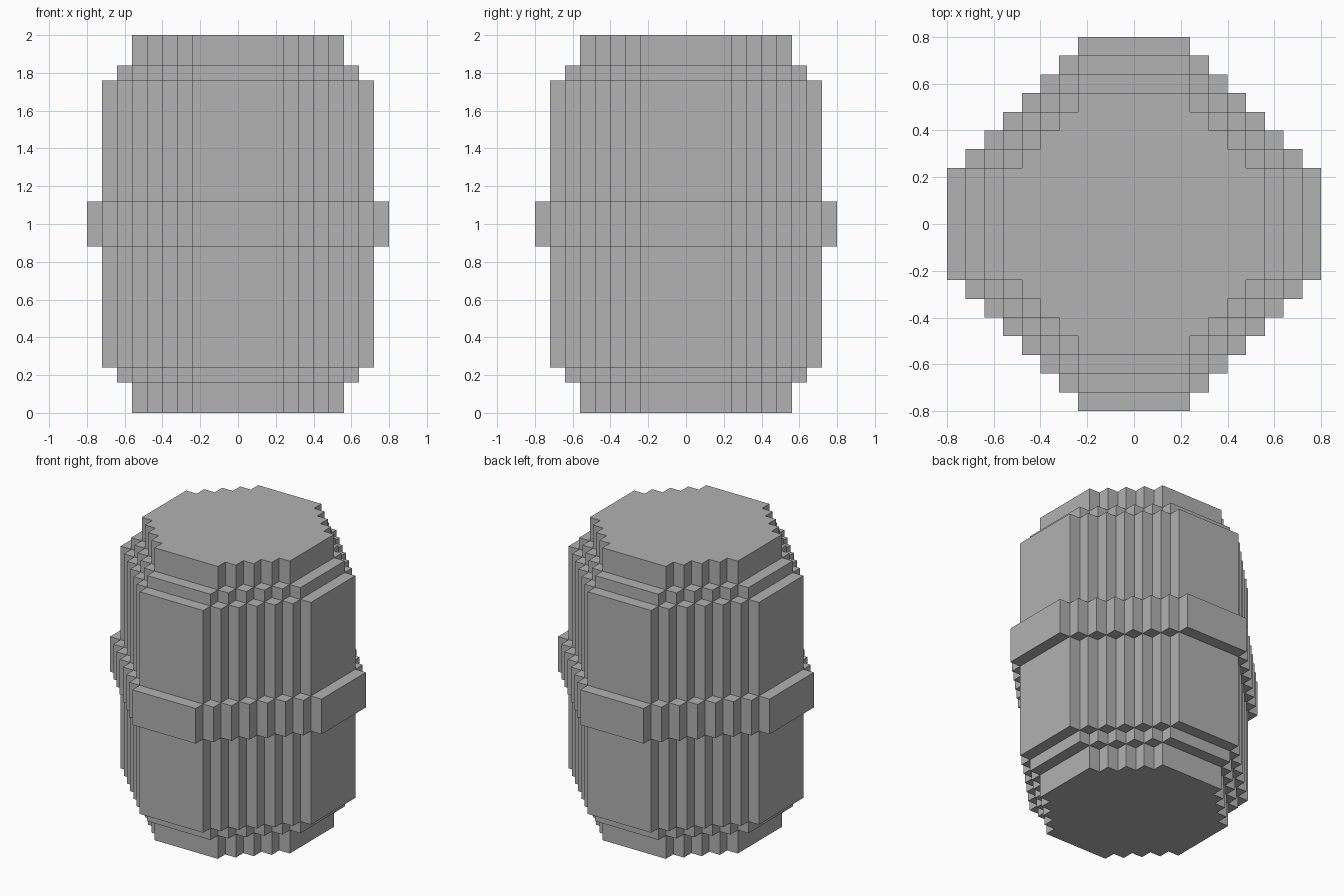
import bpy
import bmesh

U = 0.08      # one step of the staircase outline
FLAT = 0.24   # half width of the four flat sides

cube = bpy.data.objects.get("Cube")
if cube:
    bpy.data.objects.remove(cube, do_unlink=True)

grey = bpy.data.materials.new("plain grey")
grey.use_nodes = True
colour = (0.445, 0.445, 0.445, 1)
grey.diffuse_color = colour
grey.node_tree.nodes["Principled BSDF"].inputs["Base Color"].default_value = colour


def outline(r):
    """Counter-clockwise stepped octagon reaching r along each axis."""
    steps = round((r - FLAT) / U)
    quarter = []
    for i in range(steps + 1):
        x, y = r - i * U, FLAT + i * U
        quarter.append((x, y))
        if i < steps:
            quarter.append((x - U, y))
    points = []
    for _ in range(4):
        points += quarter
        quarter = [(-y, x) for x, y in quarter]
    return points


def add_cap(bm, r, inner, z, up):
    """Close one end: a whole face, a ledge around a smaller tier, or nothing."""
    if inner > r:
        return
    if not inner:
        loops = [outline(r)]
    else:
        loops = []
        # flat strips on the four sides
        strip = [(inner, -FLAT), (r, -FLAT), (r, FLAT), (inner, FLAT)]
        # small square treads along the diagonals
        treads = []
        for i in range(round((inner - FLAT) / U)):
            x, y = inner - i * U, FLAT + i * U
            treads.append([(x - U, y), (x, y), (x, y + U), (x - U, y + U)])
        group = [strip] + treads
        for _ in range(4):
            loops += group
            group = [[(-y, x) for x, y in loop] for loop in group]
    for loop in loops:
        verts = [bm.verts.new((x, y, z)) for x, y in loop]
        bm.faces.new(verts if up else verts[::-1])


def add_tier(name, r, z0, z1, below, above):
    bm = bmesh.new()
    points = outline(r)
    low = [bm.verts.new((x, y, z0)) for x, y in points]
    high = [bm.verts.new((x, y, z1)) for x, y in points]
    for i in range(len(points)):
        j = (i + 1) % len(points)
        bm.faces.new((low[i], low[j], high[j], high[i]))
    add_cap(bm, r, below, z0, False)
    add_cap(bm, r, above, z1, True)
    bmesh.ops.remove_doubles(bm, verts=bm.verts, dist=0.001)
    mesh = bpy.data.meshes.new(name)
    bm.to_mesh(mesh)
    bm.free()
    mesh.materials.append(grey)
    bpy.context.collection.objects.link(bpy.data.objects.new(name, mesh))


# Stacked tiers of the barrel, bottom to top: name, reach, top height
tiers = [
    ("bottom_end", 0.56, 0.16),
    ("lower_shoulder", 0.64, 0.24),
    ("lower_body", 0.72, 0.88),
    ("middle_band", 0.80, 1.12),
    ("upper_body", 0.72, 1.76),
    ("upper_shoulder", 0.64, 1.84),
    ("top_end", 0.56, 2.0),
]
bottom = 0
for i, (name, reach, top) in enumerate(tiers):
    below = tiers[i - 1][1] if i else 0
    above = tiers[i + 1][1] if i + 1 < len(tiers) else 0
    add_tier(name, reach, bottom, top, below, above)
    bottom = top
